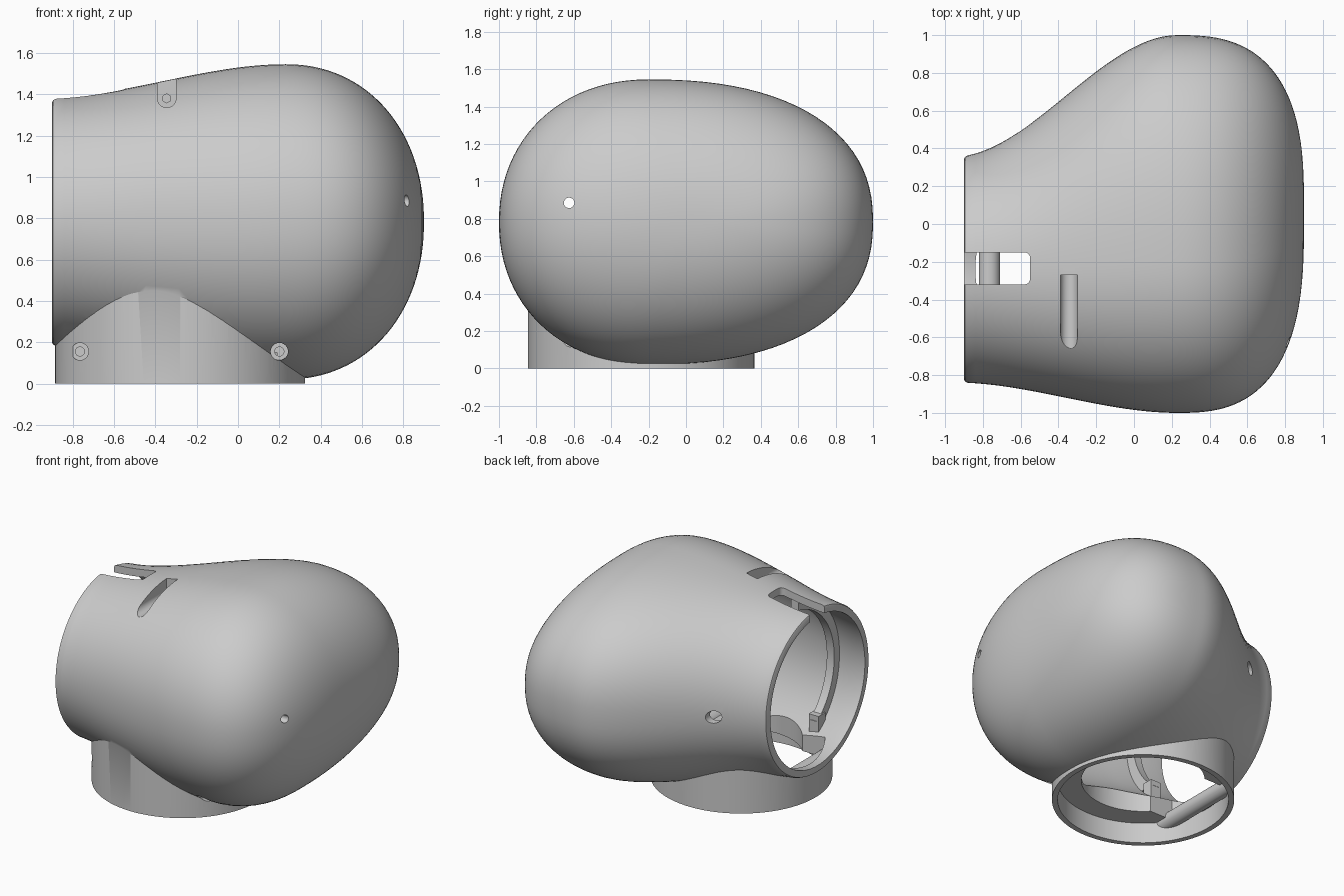
import bpy, math
from math import sin, cos, pi, radians
from mathutils import Matrix

if "Cube" in bpy.data.objects:
    bpy.data.objects.remove(bpy.data.objects["Cube"])

grey = bpy.data.materials.new("plain grey")
grey.use_nodes = True
grey.diffuse_color = (0.6, 0.6, 0.6, 1)
grey.node_tree.nodes["Principled BSDF"].inputs["Base Color"].default_value = (0.6, 0.6, 0.6, 1)

MID_Z = 0.7825     # height of the housing axis
BULGE_X = 0.23     # widest station
SIDES = 96


def activate(ob):
    bpy.ops.object.select_all(action='DESELECT')
    ob.select_set(True)
    bpy.context.view_layer.objects.active = ob


def combine(target, tool, operation='DIFFERENCE'):
    """Apply a boolean and discard the tool object."""
    mod = target.modifiers.new("cut", 'BOOLEAN')
    mod.operation, mod.solver, mod.object = operation, 'EXACT', tool
    activate(target)
    bpy.ops.object.modifier_apply(modifier=mod.name)
    bpy.data.objects.remove(tool)


def cylinder(name, axis, r, centre, lo, hi, sides=48):
    """Cylinder along an axis, between lo and hi on it; centre gives the other two coordinates."""
    pos = list(centre)
    i = "xyz".index(axis)
    pos.insert(i, (lo + hi) / 2)
    rot = [(0, pi / 2, 0), (pi / 2, 0, 0), (0, 0, 0)][i]
    bpy.ops.mesh.primitive_cylinder_add(vertices=sides, radius=r, depth=hi - lo,
                                        location=pos, rotation=rot)
    ob = bpy.context.object
    ob.name = name
    return ob


def box(name, x, y, z):
    bpy.ops.mesh.primitive_cube_add(size=1)
    ob = bpy.context.object
    ob.name = name
    size = [b - a for a, b in (x, y, z)]
    mid = [(a + b) / 2 for a, b in (x, y, z)]
    ob.data.transform(Matrix.Translation(mid) @ Matrix.Diagonal((*size, 1)))
    return ob


def section(x, y_min, y_max, y_mid, rz, n_front, n_back):
    """Lopsided oval: nearly elliptical at the front, squarer at the back."""
    pts = []
    for k in range(SIDES):
        a = 2 * pi * k / SIDES
        c, s = cos(a), sin(a)
        n = n_back if c > 0 else n_front
        reach = (y_max - y_mid) if c > 0 else (y_mid - y_min)
        y = y_mid + reach * math.copysign(abs(c) ** (2 / n), c)
        z = MID_Z + rz * math.copysign(abs(s) ** (2 / n), s)
        pts.append((x, y, z))
    return pts


def neck_section(x, t):
    u = max(0, (x + 0.9) / (0.9 + BULGE_X))
    w = u * u * (3 - 2 * u) + 0.25 * u * (1 - u) ** 2
    return section(x, -0.84 - 0.16 * w + t, 0.36 + 0.64 * w - t, -0.24 + 0.04 * w,
                   0.6 + 0.1625 * w - t, 2 + 0.12 * min(1, 2.5 * u), 2 + 0.32 * w)


def dome_section(angle, t):
    s = sin(angle)
    wide = (1 - s ** 2.7) ** (1 / 2.7)
    tall = (1 - s ** 2.12) ** (1 / 2.12)
    return section(BULGE_X + (0.67 - t) * s, -(1 - t) * wide, 0.1 + (0.9 - t) * wide,
                   0.05 - 0.25 * wide, (0.7625 - t) * tall, 2.12, 2.32)


def housing_solid(name, t, first_rings):
    """Loft of the neck and dome, inset by t and capped at both ends."""
    rings = list(first_rings)
    rings += [neck_section(-0.88 + (BULGE_X + 0.88) * i / 28, t) for i in range(28)]
    rings += [dome_section(radians(88.5) * i / 30, t) for i in range(31)]
    verts = [p for ring in rings for p in ring]
    faces = []
    for i in range(len(rings) - 1):
        for k in range(SIDES):
            a, b = i * SIDES + k, i * SIDES + (k + 1) % SIDES
            faces.append((a, b, b + SIDES, a + SIDES))
    faces.append(tuple(reversed(range(SIDES))))
    faces.append(tuple(range(len(verts) - SIDES, len(verts))))
    me = bpy.data.meshes.new(name)
    me.from_pydata(verts, [], faces)
    ob = bpy.data.objects.new(name, me)
    bpy.context.collection.objects.link(ob)
    activate(ob)
    bpy.ops.object.mode_set(mode='EDIT')
    bpy.ops.mesh.select_all(action='SELECT')
    bpy.ops.mesh.normals_make_consistent(inside=False)
    bpy.ops.object.mode_set(mode='OBJECT')
    return ob


def finish(ob):
    ob.data.materials.clear()
    ob.data.materials.append(grey)
    activate(ob)
    bpy.ops.object.shade_smooth_by_angle(angle=radians(30))


COLLAR = (-0.28, -0.24)
WALL = 0.055

# Outer form: rounded lip, neck and dome, joined to the round base collar
housing = housing_solid("housing", 0,
                        [neck_section(-0.9, 0.017), neck_section(-0.895, 0.006)])
combine(housing, cylinder("collar", 'z', 0.605, COLLAR, 0, 0.56, 128), 'UNION')

# Hollow interior, leaving the base floor and the fastener pads solid
cavity = housing_solid("cavity", WALL, [neck_section(-1.0, WALL)])
combine(cavity, cylinder("floor", 'z', 0.606, COLLAR, -0.2, 0.19, 128))
combine(cavity, box("top_pad", (-0.43, -0.26), (-0.85, -0.22), (1.28, 1.7)))
combine(cavity, cylinder("base_pad", 'y', 0.07, (0.2, 0.155), -0.9, -0.45))
combine(housing, cavity)

# Base socket, and the passage from it into the interior
combine(housing, cylinder("socket", 'z', 0.567, COLLAR, -0.1, 0.15, 128))
combine(housing, cylinder("passage", 'z', 0.41, COLLAR, 0.1, 0.3, 96))
notch = box("passage_notch", (-0.9, -0.4), (-0.52, 0.04), (0.1, 0.31))
combine(notch, cylinder("notch_limit", 'z', 0.56, COLLAR, 0, 0.5, 128), 'INTERSECT')
combine(housing, notch)

# Long fastener boss across the socket, trimmed to the collar
boss = cylinder("boss", 'y', 0.056, (-0.765, 0.155), -0.7, 0.2)
combine(boss, cylinder("boss_limit", 'z', 0.598, COLLAR, 0, 0.5, 128), 'INTERSECT')
combine(housing, boss, 'UNION')

# Counterbored fastener holes in the base
for x, seat in ((-0.765, -0.55), (0.2, -0.6)):
    combine(housing, cylinder("counterbore", 'y', 0.042, (x, 0.155), -1.1, seat, 32))
    combine(housing, cylinder("pilot", 'y', 0.022, (x, 0.155), -1.1, seat + 0.04, 24))

# Round-bottomed fastener recess on top
recess = cylinder("recess", 'y', 0.045, (-0.345, 1.38), -1.1, -0.27, 40)
combine(recess, box("recess_top", (-0.39, -0.30), (-1.1, -0.27), (1.38, 1.7)), 'UNION')
combine(housing, recess)
combine(housing, cylinder("hex_hole", 'y', 0.022, (-0.345, 1.38), -0.4, -0.245, 6))

# Round-cornered slot open to the mouth
slot = box("slot", (-1.1, -0.55), (-0.32, -0.15), (1.15, 1.7))
bevel = slot.modifiers.new("round", 'BEVEL')
bevel.width, bevel.segments = 0.03, 5
activate(slot)
bpy.ops.object.modifier_apply(modifier=bevel.name)
combine(housing, slot)

# Sight hole in the dome and cable hole in the back of the neck
combine(housing, cylinder("sight_hole", 'x', 0.028, (-0.625, 0.885), 0.4, 1.1, 32))
combine(housing, cylinder("cable_hole", 'y', 0.045, (-0.58, 0.79), 0.2, 0.8, 32))
finish(housing)

# Curved guide rib inside the mouth, on the front side
rib = cylinder("guide_rib", 'x', 0.585, (-0.24, 0.78), -0.68, -0.62, 96)
combine(rib, cylinder("rib_bore", 'x', 0.505, (-0.24, 0.78), -1, -0.5, 96))
combine(rib, box("rib_back", (-1, -0.5), (-0.33, 0.6), (0, 2)))
combine(rib, box("rib_foot", (-1, -0.5), (-1.2, 0.6), (0, 0.38)))
finish(rib)

# Upright stop under the rib
stop = box("rib_stop", (-0.69, -0.61), (-0.63, -0.55), (0.19, 0.42))
combine(stop, cylinder("trim", 'x', 0.59, (-0.24, 0.78), -1, -0.5, 96), 'INTERSECT')
finish(stop)
